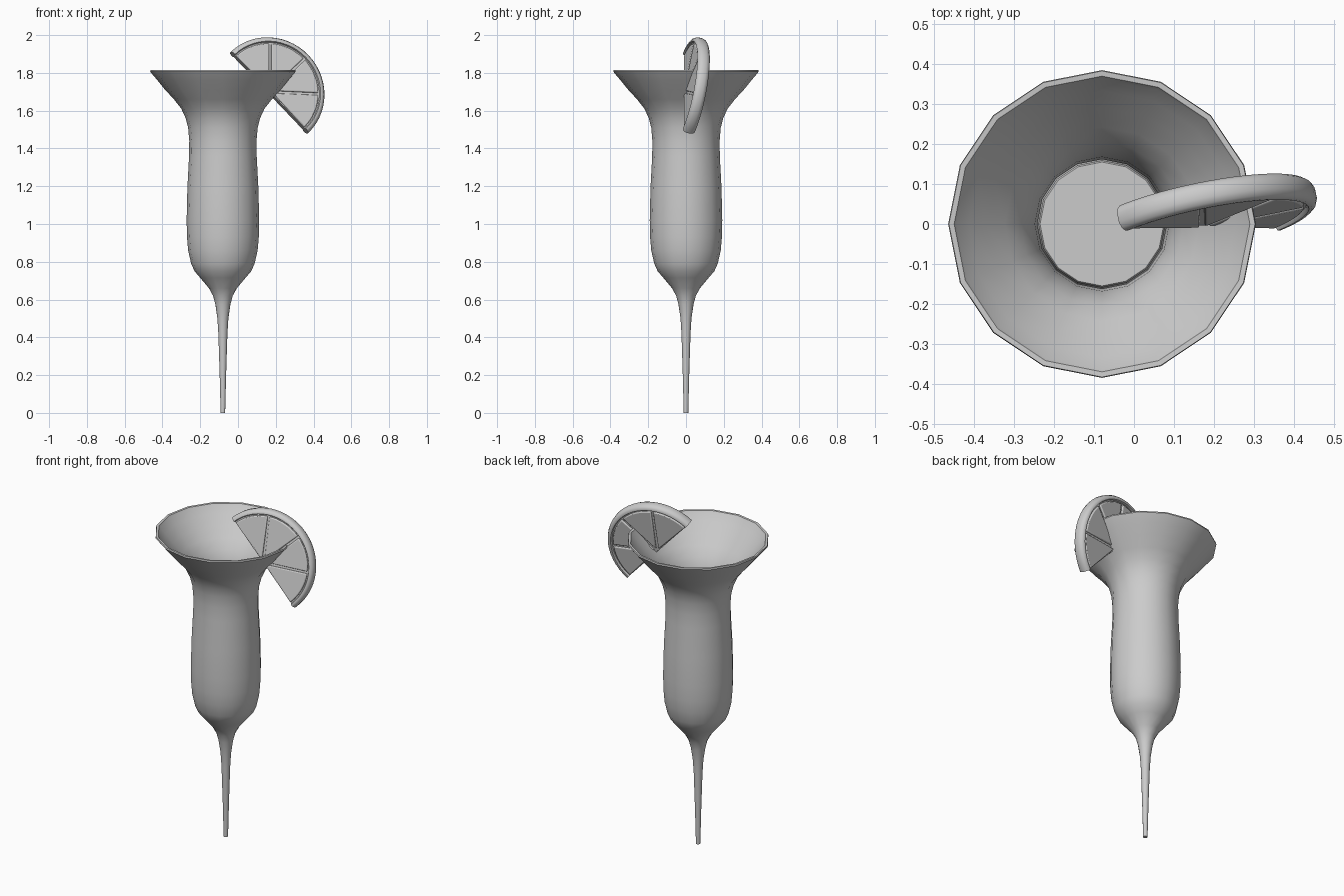
import bpy, bmesh, math
from mathutils import Matrix, Vector

if "Cube" in bpy.data.objects:
    bpy.data.objects.remove(bpy.data.objects["Cube"])

CX = -0.08


def finish(bm, name, angle=40):
    bmesh.ops.remove_doubles(bm, verts=bm.verts, dist=1e-5)
    bmesh.ops.recalc_face_normals(bm, faces=bm.faces)
    me = bpy.data.meshes.new(name)
    bm.to_mesh(me)
    bm.free()
    ob = bpy.data.objects.new(name, me)
    bpy.context.collection.objects.link(ob)
    bpy.ops.object.select_all(action='DESELECT')
    ob.select_set(True)
    bpy.context.view_layer.objects.active = ob
    bpy.ops.object.shade_smooth_by_angle(angle=math.radians(angle))
    return ob


def lathe(name, profile, sides=16):
    bm = bmesh.new()
    vs = [bm.verts.new((r, 0, z)) for r, z in profile]
    es = [bm.edges.new(p) for p in zip(vs, vs[1:])]
    bmesh.ops.spin(bm, geom=vs + es, cent=(0, 0, 0), axis=(0, 0, 1),
                   angle=2 * math.pi, steps=sides)
    ob = finish(bm, name)
    ob.location.x = CX
    return ob


# Glass: stem and flared bowl, outer wall then inner wall
outer = [(0.012, 0), (0.017, 0.2), (0.024, 0.42), (0.029, 0.5), (0.04, 0.575),
         (0.052, 0.62), (0.074, 0.66), (0.12, 0.715), (0.15, 0.75), (0.168, 0.79),
         (0.184, 0.86), (0.19, 0.93), (0.192, 1.02), (0.188, 1.19), (0.179, 1.36),
         (0.178, 1.44), (0.184, 1.51), (0.197, 1.56), (0.22, 1.61), (0.259, 1.66),
         (0.308, 1.713), (0.35, 1.765), (0.38, 1.8)]
wall = 0.016
inner = [(r - wall, z + 0.004) for r, z in outer if z >= 0.75]
lathe("glass", [(0, 0)] + outer + [(0.385, 1.807), (0.383, 1.815), (0.37, 1.814)]
      + inner[::-1] + [(0.08, 0.73), (0, 0.72)])

# Drink filling the bowl up to the neck
drink = [(r - wall - 0.004, z) for r, z in outer if 0.78 <= z <= 1.45]
lathe("drink", [(0, 0.75), (0.08, 0.755)] + drink + [(0.159, 1.475), (0.155, 1.48), (0, 1.48)])

# Citrus slice frame: local x = middle of arc, y = cut edge, z = thickness
tilt = math.radians(16.5)
cut = Vector((0.41, 0, -0.43)).normalized()
mid = Vector((0.43, 0, 0.41)).normalized() * math.cos(tilt) + Vector((0, math.sin(tilt), 0))
nrm = mid.cross(cut)
frame = Matrix((mid, cut, nrm)).transposed().to_4x4()
frame.translation = (0.165, 0.015, 1.695)


def sweep(name, section, steps=28):
    """Sweep a closed (radius, height) section through the half circle."""
    bm = bmesh.new()
    rings = []
    for i in range(steps + 1):
        a = math.pi * (i / steps - 0.5)
        rings.append([bm.verts.new((r * math.cos(a), r * math.sin(a), h)) for r, h in section])
    n = len(section)
    for p, q in zip(rings, rings[1:]):
        for k in range(n):
            bm.faces.new((p[k], p[(k + 1) % n], q[(k + 1) % n], q[k]))
    bm.faces.new(rings[0])
    bm.faces.new(rings[-1][::-1])
    ob = finish(bm, name)
    ob.matrix_world = frame
    return ob


# Rind with rounded outside
half = [(0.268, 0.026), (0.272, 0.033), (0.28, 0.033), (0.291, 0.025), (0.297, 0.011)]
sweep("rind", half + [(r, -h) for r, h in half[::-1]])

# Pith web behind the segments
sweep("pith", [(0.002, 0.02), (0.27, 0.02), (0.27, -0.02), (0.002, -0.02)])

# Four raised pulp segments
gap, R, H = 0.006, 0.261, 0.029
for s in range(4):
    a0 = -math.pi / 2 + s * math.pi / 4
    a1 = a0 + math.pi / 4
    bis = (a0 + a1) / 2
    e0 = 0.001 if s == 0 else gap
    e1 = 0.001 if s == 3 else gap
    tip = 0.018
    b0, b1 = a0 + e0 / R, a1 - e1 / R
    pts = [(tip * math.cos(bis), tip * math.sin(bis))]
    pts += [(R * math.cos(b0 + (b1 - b0) * i / 8), R * math.sin(b0 + (b1 - b0) * i / 8))
            for i in range(9)]
    bm = bmesh.new()
    lo = [bm.verts.new((x, y, -H)) for x, y in pts]
    face = bm.faces.new(lo)
    ext = bmesh.ops.extrude_face_region(bm, geom=[face], use_keep_orig=True)
    for v in ext["geom"]:
        if isinstance(v, bmesh.types.BMVert):
            v.co.z = H
    seg = finish(bm, f"pulp_segment_{s + 1}")
    seg.matrix_world = frame
    bev = seg.modifiers.new("round", 'BEVEL')
    bev.width = 0.006
    bev.segments = 2
    bev.limit_method = 'ANGLE'
    bev.angle_limit = math.radians(35)
